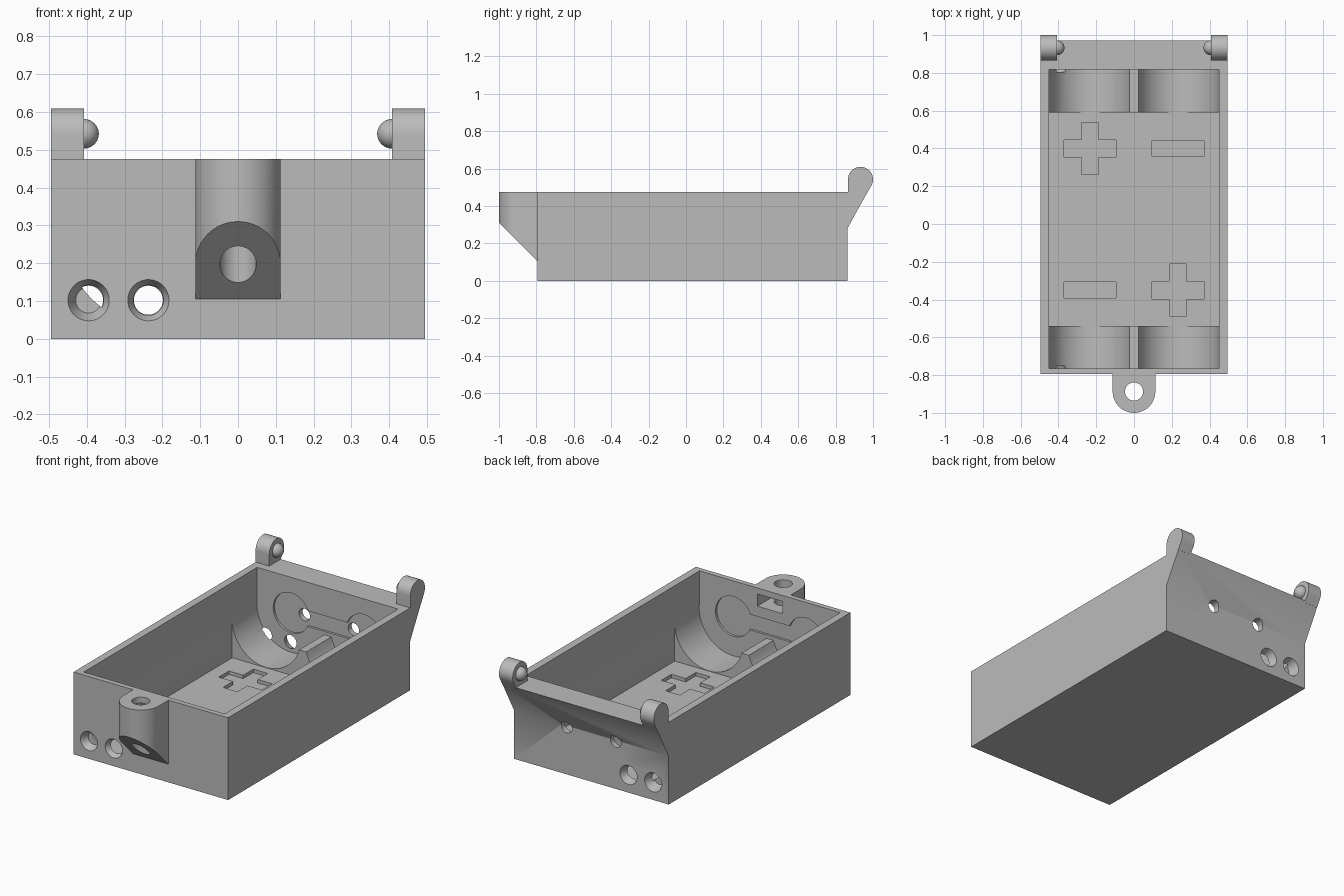
import bpy, bmesh, math
from mathutils import Vector, Matrix

if "Cube" in bpy.data.objects:
    bpy.data.objects.remove(bpy.data.objects["Cube"])

grey = bpy.data.materials.new("plain grey")
grey.use_nodes = True
GREY = (0.5, 0.5, 0.5, 1)
grey.diffuse_color = GREY
grey.node_tree.nodes["Principled BSDF"].inputs["Base Color"].default_value = GREY


def finish(name, bm):
    bmesh.ops.recalc_face_normals(bm, faces=bm.faces)
    mesh = bpy.data.meshes.new(name)
    bm.to_mesh(mesh)
    bm.free()
    mesh.materials.append(grey)
    ob = bpy.data.objects.new(name, mesh)
    bpy.context.collection.objects.link(ob)
    return ob


def box(name, x0, x1, y0, y1, z0, z1):
    bm = bmesh.new()
    bmesh.ops.create_cube(bm, size=1)
    for v in bm.verts:
        v.co = Vector(((x0 + x1) / 2 + v.co.x * (x1 - x0),
                       (y0 + y1) / 2 + v.co.y * (y1 - y0),
                       (z0 + z1) / 2 + v.co.z * (z1 - z0)))
    return finish(name, bm)


def extrude(name, points, vector):
    bm = bmesh.new()
    face = bm.faces.new([bm.verts.new(p) for p in points])
    out = bmesh.ops.extrude_face_region(bm, geom=[face])
    for v in out["geom"]:
        if isinstance(v, bmesh.types.BMVert):
            v.co += Vector(vector)
    return finish(name, bm)


def rod(name, x, y0, y1, z, r0, r1=None):
    """Cylinder or cone along y."""
    bm = bmesh.new()
    bmesh.ops.create_cone(bm, cap_ends=True, segments=48, radius1=r0,
                          radius2=r0 if r1 is None else r1, depth=y1 - y0)
    bm.transform(Matrix.Translation((x, (y0 + y1) / 2, z)) @ Matrix.Rotation(-math.pi / 2, 4, "X"))
    return finish(name, bm)


def combine(target, tool, operation="DIFFERENCE"):
    mod = target.modifiers.new("combine", "BOOLEAN")
    mod.operation, mod.object, mod.solver = operation, tool, "EXACT"
    bpy.context.view_layer.objects.active = target
    bpy.ops.object.modifier_apply(modifier=mod.name)
    bpy.data.objects.remove(tool)


W, FRONT, BACK, TOP = 0.494, -0.795, 0.863, 0.475
IN_W, IN_FRONT, IN_BACK, FLOOR = 0.45, -0.765, 0.818, 0.04
CELL_X, CELL_Z, CELL_R = 0.233, 0.261, 0.219

# Tray with the overhanging back edge
side = [(FRONT, 0), (BACK, 0), (BACK, 0.28), (0.971, TOP), (FRONT, TOP)]
tray = extrude("battery_tray", [(-W, y, z) for y, z in side], (2 * W, 0, 0))

# Mounting lug: rounded column with a sloped underside
LUG_Y, LUG_R = -0.887, 0.113
arc = [(LUG_R * math.cos(a), LUG_Y - LUG_R * math.sin(a), 0.05)
       for a in [math.pi * i / 24 for i in range(25)]]
lug = extrude("lug", arc + [(-LUG_R, -0.78, 0.05), (LUG_R, -0.78, 0.05)], (0, 0, TOP - 0.05))
slope = [(-1.1, 0.41), (-0.77, 0.08), (-0.77, -0.1), (-1.1, -0.1)]
combine(lug, extrude("slope_cut", [(-0.2, y, z) for y, z in slope], (0.4, 0, 0)))
combine(tray, lug, "UNION")

# Main cavity, space above the cradles and lowered centre rib
combine(tray, box("cavity_cut", -IN_W, IN_W, -0.54, 0.59, FLOOR, 0.6))
combine(tray, box("upper_cut", -IN_W, IN_W, IN_FRONT, IN_BACK, 0.27, 0.6))
combine(tray, box("rib_cut", -0.1, 0.1, IN_FRONT, IN_BACK, 0.2, 0.5))

for s in (-1, 1):
    # Round cell channels and circular contact recesses
    combine(tray, rod("cell_cut", s * CELL_X, IN_FRONT, IN_BACK, CELL_Z, CELL_R))
    combine(tray, rod("contact_cut", s * CELL_X, IN_FRONT - 0.013, IN_BACK + 0.013, 0.27, 0.115))
    # Terminal holes through the back wall
    combine(tray, rod("terminal_cut", s * 0.157, 0.75, 1.05, 0.275, 0.035))

# Slot joining the contact recesses
combine(tray, box("slot_cut", -0.2, 0.2, IN_FRONT - 0.013, IN_BACK + 0.013, 0.22, 0.31))

# Countersunk wire holes in both end walls
for x in (-0.395, -0.237):
    combine(tray, rod("wire_front_cut", x, FRONT - 0.001, IN_FRONT + 0.012, 0.102, 0.055, 0.034))
    combine(tray, rod("wire_back_cut", x, IN_BACK - 0.012, BACK + 0.001, 0.102, 0.034, 0.055))

# Lug screw hole and the window opening into it
hole = [(0.048 * math.cos(a), LUG_Y + 0.048 * math.sin(a), 0)
        for a in [math.tau * i / 40 for i in range(40)]]
combine(tray, extrude("screw_cut", hole, (0, 0, 0.6)))
combine(tray, box("window_cut", -0.08, 0.08, LUG_Y, -0.7, 0.37, 0.44))

# Polarity marks sunk into the floor
for s, y in ((-1, 0.4), (1, -0.35)):
    x = s * CELL_X
    for n, (cx, hx, hy) in enumerate(((x, 0.138, 0.046), (x, 0.046, 0.138), (-x, 0.138, 0.043))):
        combine(tray, box("mark_cut", cx - hx, cx + hx, y - hy, y + hy, FLOOR - 0.02, 0.1))

# Hinge ears with round pips on the inner sides
parts = [tray]
EAR_Y, EAR_Z, EAR_R = 0.933, 0.542, 0.067
for s, label in ((1, "left"), (-1, "right")):
    angles = [math.radians(-28 + 208 * i / 24) for i in range(25)]
    profile = [(EAR_Y + EAR_R * math.cos(a), EAR_Z + EAR_R * math.sin(a)) for a in angles]
    profile += [(0.866, TOP - 0.01), (0.966, TOP - 0.01)]
    parts.append(extrude(label + "_hinge_ear", [(s * 0.407, y, z) for y, z in profile],
                         (s * (W - 0.407), 0, 0)))
    bm = bmesh.new()
    bmesh.ops.create_uvsphere(bm, u_segments=32, v_segments=16, radius=0.039)
    bm.transform(Matrix.Translation((s * 0.407, EAR_Y, EAR_Z)))
    parts.append(finish(label + "_hinge_pip", bm))

bpy.ops.object.select_all(action="DESELECT")
for ob in parts:
    ob.select_set(True)
bpy.context.view_layer.objects.active = tray
bpy.ops.object.shade_smooth_by_angle(angle=math.radians(30))
